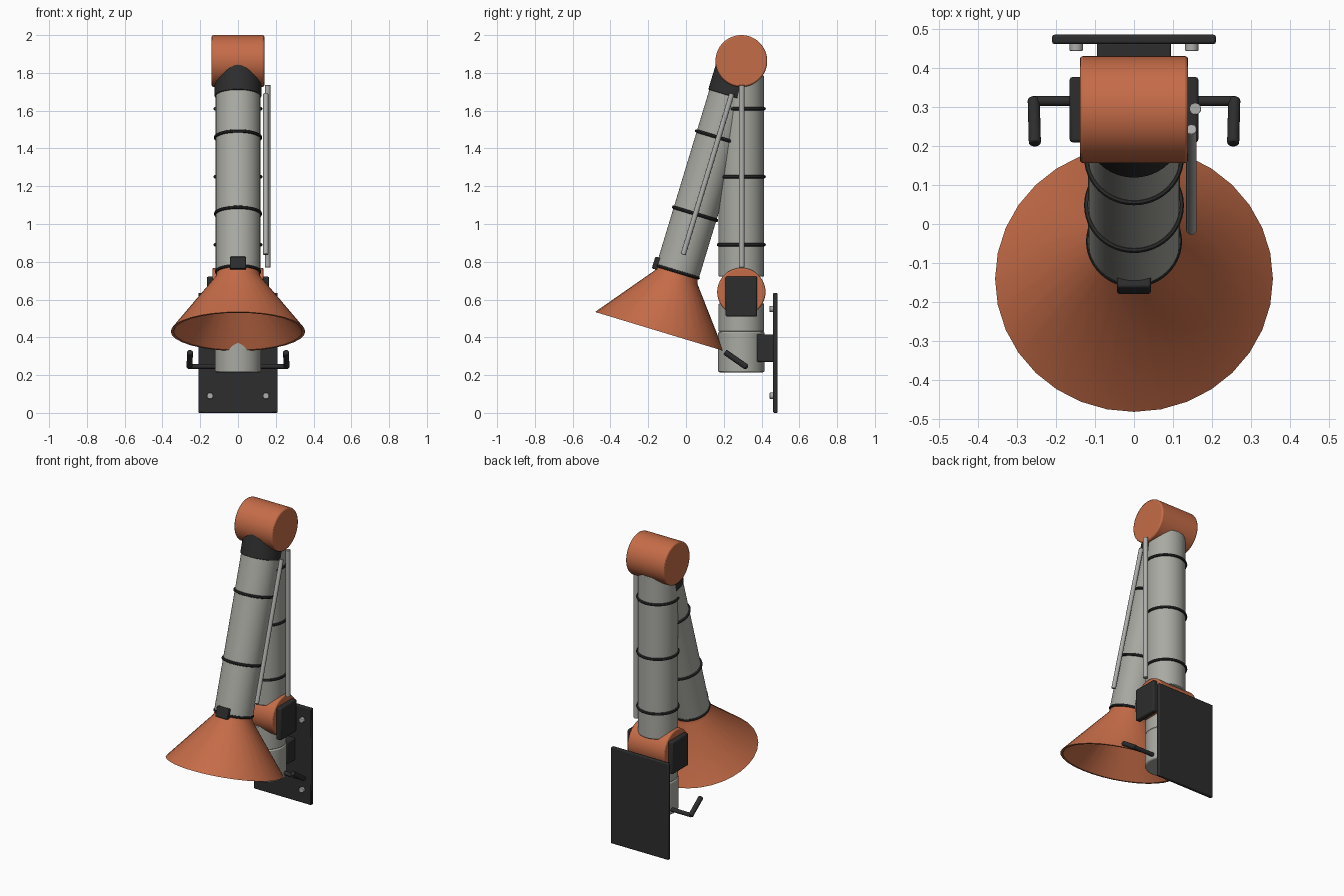
import bpy, bmesh, math
from mathutils import Vector, Matrix

if "Cube" in bpy.data.objects:
    bpy.data.objects.remove(bpy.data.objects["Cube"])


def material(name, rgb):
    m = bpy.data.materials.new(name)
    m.diffuse_color = (*rgb, 1)
    m.use_nodes = True
    m.node_tree.nodes["Principled BSDF"].inputs["Base Color"].default_value = m.diffuse_color
    return m


ORANGE = material("orange", (0.56, 0.15, 0.064))
GREY = material("warm grey", (0.40, 0.40, 0.365))
DARK = material("dark grey", (0.026, 0.026, 0.026))
STEEL = material("steel grey", (0.42, 0.42, 0.41))


def finish(ob, mat, bevel=0.0):
    ob.data.materials.append(mat)
    if bevel:
        b = ob.modifiers.new("bevel", "BEVEL")
        b.width, b.segments, b.limit_method = bevel, 2, "ANGLE"
        b.angle_limit = math.radians(40)
    bpy.ops.object.select_all(action="DESELECT")
    ob.select_set(True)
    bpy.context.view_layer.objects.active = ob
    bpy.ops.object.shade_smooth_by_angle(angle=math.radians(40))
    return ob


def from_bmesh(name, bm, mat, matrix, bevel=0.0):
    bmesh.ops.recalc_face_normals(bm, faces=bm.faces)
    bm.transform(matrix)
    me = bpy.data.meshes.new(name)
    bm.to_mesh(me)
    bm.free()
    ob = bpy.data.objects.new(name, me)
    bpy.context.collection.objects.link(ob)
    return finish(ob, mat, bevel)


def along(a, b):
    """Matrix putting local z on the line a-b, centred between them."""
    a, b = Vector(a), Vector(b)
    rot = (b - a).to_track_quat("Z", "Y").to_matrix().to_4x4()
    return Matrix.Translation((a + b) / 2) @ rot


def tube(name, a, b, r, mat, bevel=0.004, seg=48):
    bm = bmesh.new()
    bmesh.ops.create_cone(bm, cap_ends=True, segments=seg, radius1=r, radius2=r,
                          depth=(Vector(b) - Vector(a)).length)
    return from_bmesh(name, bm, mat, along(a, b), bevel)


def box(name, centre, size, mat, bevel=0.006, tilt=0.0):
    bm = bmesh.new()
    bmesh.ops.create_cube(bm, size=1)
    bm.transform(Matrix.Diagonal((*size, 1)))
    mtx = Matrix.Translation(centre) @ Matrix.Rotation(tilt, 4, "X")
    return from_bmesh(name, bm, mat, mtx, bevel)


def lathe(name, profile, mat, matrix, seg=32, closed=True):
    """Spin a closed (radius, z) profile around local z."""
    bm = bmesh.new()
    rows = [[bm.verts.new((r * math.cos(2 * math.pi * i / seg),
                           r * math.sin(2 * math.pi * i / seg), z))
             for i in range(seg)] for r, z in profile]
    for k in range(len(rows) - 1 + closed):
        a, b = rows[k], rows[(k + 1) % len(rows)]
        for i in range(seg):
            j = (i + 1) % seg
            bm.faces.new((a[i], a[j], b[j], b[i]))
    if not closed:
        bm.faces.new(rows[0])
        bm.faces.new(rows[-1])
    return from_bmesh(name, bm, mat, matrix)


def band(name, matrix, major, minor, mat):
    ring = [(major + minor * math.cos(t * math.pi / 4),
             minor * math.sin(t * math.pi / 4)) for t in range(8)]
    return lathe(name, ring, mat, matrix, 48)


# Layout: vertical column, elbow and tilted arm
Y = 0.293
ELBOW = Vector((0, Y, 1.863))
TILT = math.radians(16.85)
DOWN = Vector((0, -math.sin(TILT), -math.cos(TILT)))


def arm(d):
    return ELBOW + DOWN * d


def arm_frame(d):
    return Matrix.Translation(arm(d)) @ Matrix.Rotation(-TILT, 4, "X")


# Wall plate with mounting block and bolts
box("wall_plate", (0, 0.473, 0.3175), (0.42, 0.024, 0.635), DARK)
box("mount_block", (0, 0.42, 0.343), (0.19, 0.09, 0.145), DARK)
for sx in (-1, 1):
    for z in (0.09, 0.55):
        tube("plate_bolt", (sx * 0.148, 0.443, z), (sx * 0.148, 0.465, z),
             0.017, STEEL, 0.003, 20)

# Base and column tubes
tube("base_tube", (0, Y, 0.215), (0, Y, 0.43), 0.123, GREY, 0.008)
tube("base_neck", (0, Y, 0.43), (0, Y, 0.58), 0.12, GREY)
tube("lower_arm", (0, Y, 0.722), (0, Y, 1.785), 0.12, GREY)
for z in (0.89, 1.25, 1.61):
    band("lower_arm_band", Matrix.Translation((0, Y, z)), 0.121, 0.009, DARK)

# Shoulder and elbow joints
tube("shoulder_joint", (-0.135, Y, 0.64), (0.135, Y, 0.64), 0.128, ORANGE, 0.008)
tube("elbow_joint", (-0.139, Y, 1.863), (0.139, Y, 1.863), 0.137, ORANGE, 0.008, 64)
for sx in (-1, 1):
    box("shoulder_cover", (sx * 0.147, Y, 0.616), (0.036, 0.168, 0.212), DARK, 0.008)

# Tilted upper arm with collar and bands
tube("elbow_collar", arm(0.05), arm(0.195), 0.124, DARK)
tube("upper_arm", arm(0.1), arm(1.165), 0.118, GREY)
for d in (0.423, 0.845):
    band("upper_arm_band", arm_frame(d), 0.119, 0.009, DARK)

# Hood with inner wall, collar ring and front clip
lathe("hood", [(0.0001, 0.326), (0.113, 0.326), (0.119, 0.30), (0.356, 0.0),
               (0.340, 0.0), (0.106, 0.296), (0.0001, 0.30)],
      ORANGE, arm_frame(1.496), 32)
band("hood_ring", arm_frame(1.165), 0.114, 0.009, DARK)
box("hood_clip", arm_frame(1.155) @ Vector((0, -0.113, 0)),
    (0.086, 0.045, 0.066), DARK, 0.006, -TILT)

# Side support rods
tube("column_rod", (0.157, Y + 0.002, 0.77), (0.157, Y + 0.002, 1.735),
     0.015, STEEL, 0.002, 20)
tube("arm_rod", (0.147, 0.243, 1.69), (0.147, -0.015, 0.838),
     0.0135, STEEL, 0.002, 20)

# Cranked handles on both sides of the base
for sx in (-1, 1):
    tube("handle_shaft", (sx * 0.09, 0.315, 0.246), (sx * 0.262, 0.315, 0.246),
         0.013, DARK, 0.003, 20)
    tube("handle_grip", (sx * 0.257, 0.32, 0.243), (sx * 0.254, 0.206, 0.322),
         0.0155, DARK, 0.004, 20)
